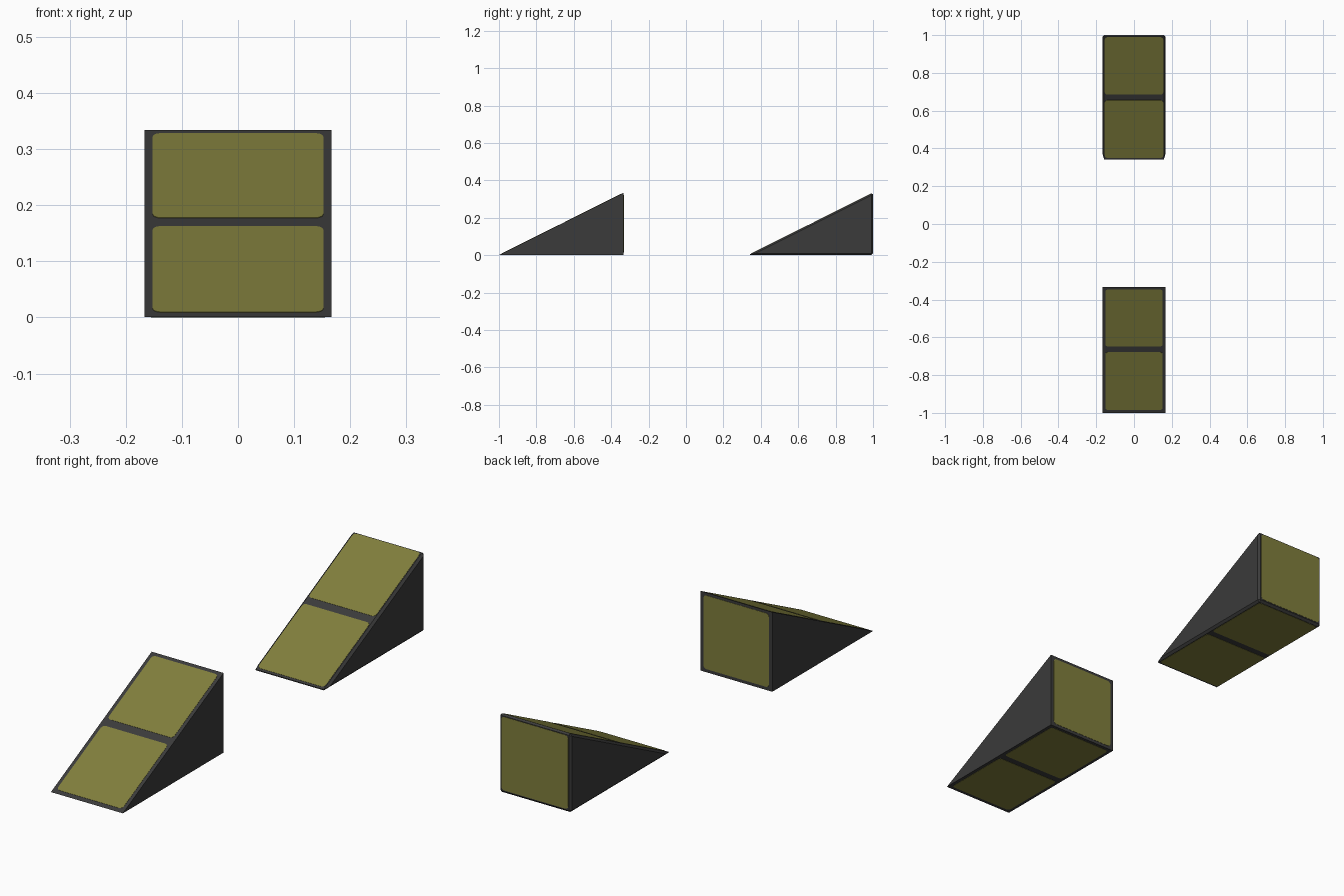
import bpy, bmesh, math
from mathutils import Vector

if "Cube" in bpy.data.objects:
    bpy.data.objects.remove(bpy.data.objects["Cube"])

W, L, H = 1 / 6, 2 / 3, 1 / 3      # half width, length, height of a wedge
LIFT = 0.001                       # how far the panels stand proud


def material(name, rgb):
    m = bpy.data.materials.new(name)
    m.diffuse_color = (*rgb, 1)
    m.use_nodes = True
    m.node_tree.nodes["Principled BSDF"].inputs["Base Color"].default_value = m.diffuse_color
    return m


DARK = material("dark grey", (0.043, 0.043, 0.043))
OLIVE = material("olive", (0.216, 0.208, 0.045))


def finish(bm, name, mat):
    bmesh.ops.recalc_face_normals(bm, faces=bm.faces)
    me = bpy.data.meshes.new(name)
    bm.to_mesh(me)
    bm.free()
    me.materials.append(mat)
    ob = bpy.data.objects.new(name, me)
    bpy.context.collection.objects.link(ob)


def wedge(name, y0, bevel):
    # triangular side profile extruded across the width
    bm = bmesh.new()
    profile = [(y0, 0), (y0 + L, 0), (y0 + L, H)]
    face = bm.faces.new([bm.verts.new((-W, y, z + LIFT)) for y, z in profile])
    out = bmesh.ops.extrude_face_region(bm, geom=[face])
    moved = [g for g in out["geom"] if isinstance(g, bmesh.types.BMVert)]
    bmesh.ops.translate(bm, verts=moved, vec=(2 * W, 0, 0))
    bmesh.ops.recalc_face_normals(bm, faces=bm.faces)
    if bevel:
        bmesh.ops.bevel(bm, geom=bm.edges[:], offset=bevel, segments=1,
                        affect='EDGES', profile=0.5)
    finish(bm, name, DARK)


def panel(name, start, end, normal, t0, t1, half, r=0.014):
    # thin rounded plate lying between fractions t0 and t1 of a face
    start, end, normal = Vector(start), Vector(end), Vector(normal).normalized()
    length = (end - start).length
    along = (end - start).normalized()
    a, b = t0 * length, t1 * length
    corners = [(half - r, b - r, 0), (r - half, b - r, 90),
               (r - half, a + r, 180), (half - r, a + r, 270)]
    bm = bmesh.new()
    loops = [[], []]
    for cx, cs, ang in corners:
        for k in range(4):
            t = math.radians(ang + 30 * k)
            p = start + along * (cs + r * math.sin(t)) + Vector((cx + r * math.cos(t), 0, LIFT))
            for loop, side in zip(loops, (-1, 1)):
                loop.append(bm.verts.new(p + normal * LIFT * side))
    n = len(loops[0])
    for loop in loops:
        bm.faces.new(loop)
    for i in range(n):
        j = (i + 1) % n
        bm.faces.new((loops[0][i], loops[0][j], loops[1][j], loops[1][i]))
    finish(bm, name, OLIVE)


# sharp front wedge, lightly bevelled rear wedge with wider panels
for tag, y0, bevel, half, lo, hi in (("front", -1, 0, 0.152, 0.024, 0.98),
                                     ("rear", 1 - L, 0.009, 0.155, 0.025, 0.984)):
    wedge(tag + "_wedge", y0, bevel)
    tip, heel, top = (0, y0, 0), (0, y0 + L, 0), (0, y0 + L, H)
    for part, t0, t1 in (("lower", lo, 0.483), ("upper", 0.528, hi)):
        panel(f"{tag}_slope_{part}_panel", tip, top, (0, -H, L), t0, t1, half)
        panel(f"{tag}_base_{part}_panel", tip, heel, (0, 0, -1), t0, t1, half)
    panel(f"{tag}_back_panel", heel, top, (0, 1, 0), 0.04, 0.965, half)
